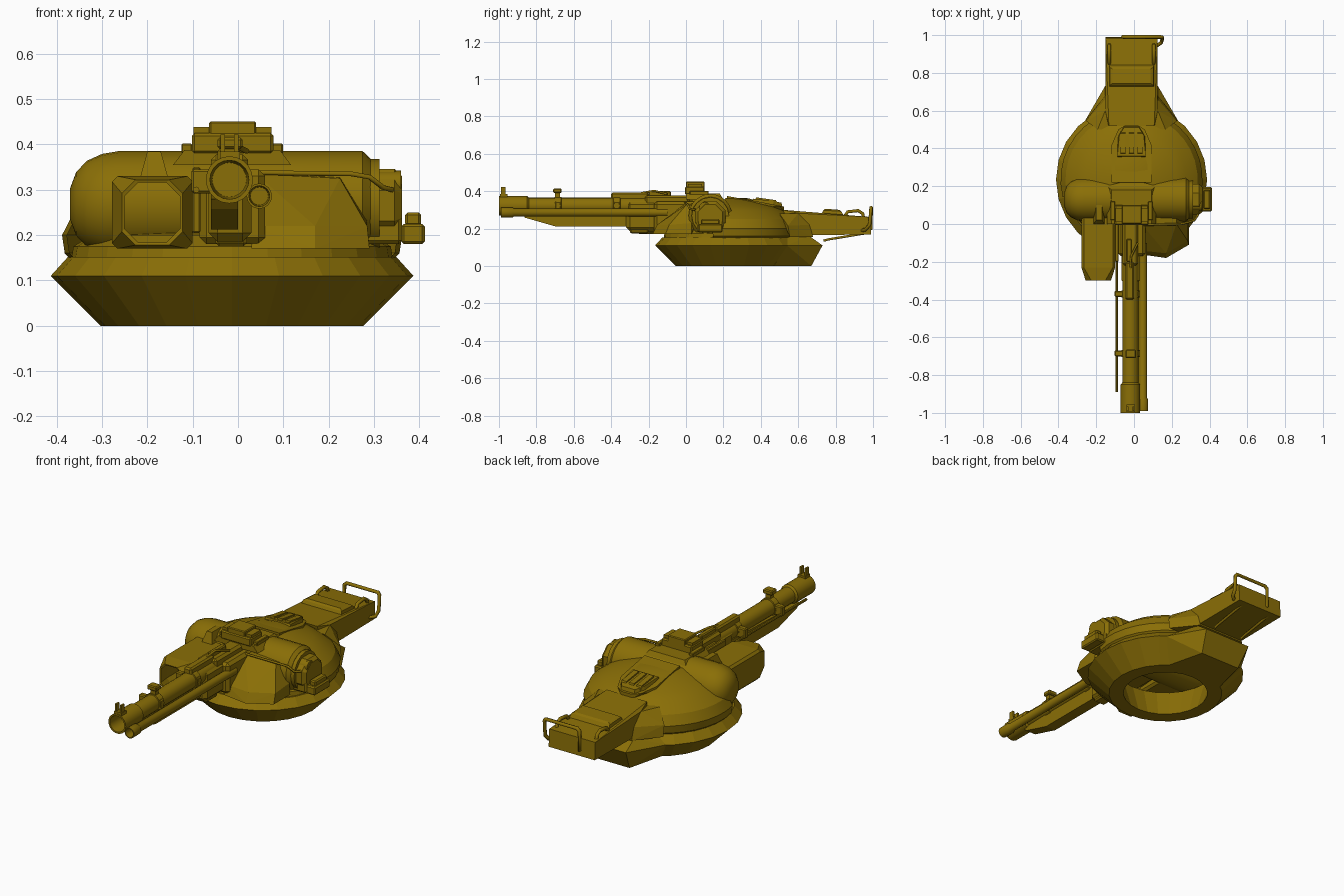
import bpy, bmesh
from math import pi, sin, cos, radians
from mathutils import Vector

olive = bpy.data.materials.new("olive_paint")
olive.diffuse_color = (0.255, 0.158, 0.002, 1)
CX, CY = -0.013, 0.235          # turret ring centre


def finish(name, bm, smooth=0):
    bmesh.ops.remove_doubles(bm, verts=bm.verts, dist=1e-5)
    bmesh.ops.recalc_face_normals(bm, faces=bm.faces)
    me = bpy.data.meshes.new(name)
    bm.to_mesh(me)
    bm.free()
    ob = bpy.data.objects.new(name, me)
    bpy.context.collection.objects.link(ob)
    me.materials.append(olive)
    if smooth:
        bpy.ops.object.select_all(action='DESELECT')
        ob.select_set(True)
        bpy.context.view_layer.objects.active = ob
        bpy.ops.object.shade_smooth_by_angle(angle=radians(smooth))
    return ob


def hull(name, pts, mirror=False):
    bm = bmesh.new()
    for x, y, z in pts:
        bm.verts.new((x + (CX if mirror else 0), y, z))
        if mirror:
            bm.verts.new((CX - x, y, z))
    bmesh.ops.convex_hull(bm, input=bm.verts)
    bmesh.ops.dissolve_limit(bm, angle_limit=0.02, verts=bm.verts, edges=bm.edges)
    return finish(name, bm)


def box(name, x, y, z, bevel=0.0):
    bm = bmesh.new()
    bmesh.ops.create_cube(bm, size=1)
    for v in bm.verts:
        v.co = [(a + b) / 2 + c * (b - a) for (a, b), c in zip((x, y, z), v.co)]
    if bevel:
        bmesh.ops.bevel(bm, geom=bm.edges[:], offset=bevel, segments=1, affect='EDGES')
    return finish(name, bm)


def loft(name, loops, closed=True, smooth=0):
    bm = bmesh.new()
    rows = [[bm.verts.new(p) for p in l] for l in loops]
    n = len(rows[0])
    for a, b in zip(rows, rows[1:]):
        for i in range(n if closed else n - 1):
            bm.faces.new((a[i], a[(i + 1) % n], b[(i + 1) % n], b[i]))
    return finish(name, bm, smooth)


def lathe(name, profile, centre, axis='Z', n=24, a0=0, a1=2 * pi, smooth=0):
    """profile is (radius, height) along the axis"""
    full = a1 - a0 > 6.28
    ang = [a0 + (a1 - a0) * i / n for i in range(n if full else n + 1)]
    put = {'Z': lambda c, s, h: (c, s, h), 'Y': lambda c, s, h: (c, h, s),
           'X': lambda c, s, h: (h, c, s)}[axis]
    return loft(name, [[Vector(centre) + Vector(put(r * cos(a), r * sin(a), h)) for a in ang]
                       for r, h in profile], full, smooth)


def rod(name, centre, axis, r, h0, h1, n=16):
    return lathe(name, [(0, h0), (r, h0), (r, h1), (0, h1)], centre, axis, n, smooth=40)


def pipe(name, pts, r):
    cu = bpy.data.curves.new(name, 'CURVE')
    cu.dimensions = '3D'
    cu.bevel_depth, cu.bevel_resolution, cu.use_fill_caps = r, 1, True
    sp = cu.splines.new('POLY')
    sp.points.add(len(pts) - 1)
    for p, c in zip(sp.points, pts):
        p.co = (*c, 1)
    ob = bpy.data.objects.new(name, cu)
    bpy.context.collection.objects.link(ob)
    cu.materials.append(olive)
    bpy.ops.object.select_all(action='DESELECT')
    ob.select_set(True)
    bpy.context.view_layer.objects.active = ob
    bpy.ops.object.convert(target='MESH')


# Hollow base ring, rear wedge, domed rear hull and low front deck
lathe("base_ring", [(0.215, 0), (0.29, 0), (0.4, 0.11), (0.362, 0.152), (0.26, 0.152), (0.215, 0)],
      (CX, CY, 0), n=24)
hull("rear_wedge", [(0.14, 0.73, 0.11), (0.12, 0.67, 0), (0.14, 0.66, 0.16), (0.25, 0.54, 0.11),
                    (0.17, 0.47, 0), (0.2, 0.5, 0.155)], True)
lathe("rear_dome", [(0.355, 0.145), (0.37, 0.16), (0.376, 0.2), (0.35, 0.25), (0.29, 0.295),
                    (0.24, 0.318), (0.1, 0.362), (0, 0.365)], (CX, CY, 0), n=20, a0=-0.25, a1=pi + 0.25, smooth=20)
lathe("front_deck", [(0.355, 0.145), (0.35, 0.175), (0.31, 0.2), (0.16, 0.21)], (CX, CY, 0),
      n=14, a0=pi, a1=2 * pi)

# Cross drum with rounded left end
lathe("cross_drum", [(0, -0.37), (0.035, -0.37), (0.07, -0.357), (0.095, -0.333), (0.11, -0.3),
                     (0.116, -0.265), (0.116, 0.275), (0.1, 0.292), (0, 0.292)],
      (0, 0.13, 0.269), 'X', 24, smooth=25)

# Right side machinery
rod("right_drum_hub", (0, 0.13, 0.268), 'X', 0.1, 0.285, 0.312, 16)
lathe("side_housing", [(0, 0.3), (0.088, 0.3), (0.088, 0.345), (0.07, 0.362), (0, 0.362)],
      (0, 0.13, 0.265), 'X', 8, pi / 8, pi / 8 + 2 * pi)
box("side_housing_base", (0.28, 0.362), (0.06, 0.2), (0.18, 0.26), 0.008)
rod("side_knob", (0, 0.1, 0.312), 'X', 0.03, 0.3, 0.36, 12)
box("side_box", (0.36, 0.412), (0.065, 0.195), (0.18, 0.225), 0.006)
box("side_box_lid", (0.368, 0.404), (0.08, 0.18), (0.22, 0.25), 0.006)
pipe("side_cable", [(0.03, -0.005, 0.338), (0.25, 0.0, 0.335), (0.29, 0.01, 0.328),
                    (0.32, 0.02, 0.305), (0.34, 0.05, 0.3)], 0.006)

# Front left sensor hood with a deep opening
def octo(x0, x1, z0, z1, y, c):
    return [(x0 + c, y, z0), (x1 - c, y, z0), (x1, y, z0 + c), (x1, y, z1 - c),
            (x1 - c, y, z1), (x0 + c, y, z1), (x0, y, z1 - c), (x0, y, z0 + c)]

loft("sensor_hood", [octo(-0.278, -0.1, 0.17, 0.33, 0.08, 0.012), octo(-0.278, -0.1, 0.17, 0.33, -0.23, 0.012),
                     octo(-0.256, -0.122, 0.178, 0.322, -0.3, 0.03), octo(-0.25, -0.128, 0.184, 0.316, -0.298, 0.03),
                     octo(-0.266, -0.112, 0.182, 0.318, -0.225, 0.025), octo(-0.266, -0.112, 0.182, 0.318, 0.07, 0.025)])
hull("hood_lug", [(x, y, z) for x, y, z in ((-0.215, 0, 0.33), (-0.155, 0, 0.33), (-0.2, 0.02, 0.384),
     (-0.17, 0.02, 0.384), (-0.2, 0.1, 0.384), (-0.17, 0.1, 0.384), (-0.215, 0.1, 0.33), (-0.155, 0.1, 0.33))])

# Front right sloped armour
hull("front_right_armour", [(0.03, -0.16, 0.17), (0.17, -0.18, 0.17), (0.29, -0.11, 0.17), (0.29, 0.03, 0.17),
                            (0.03, -0.14, 0.22), (0.17, -0.155, 0.22), (0.285, -0.09, 0.22), (0.285, 0.03, 0.23),
                            (0.04, 0.0, 0.335), (0.225, 0.0, 0.325), (0.225, 0.08, 0.33), (0.04, 0.1, 0.335)])

# Mantlet and gun cradle
box("mantlet", (-0.085, 0.06), (-0.17, 0.08), (0.18, 0.345), 0.015)
box("mantlet_side_plate", (-0.1, -0.083), (-0.2, 0.04), (0.205, 0.35), 0.003)
box("gun_cradle", (-0.065, 0.03), (-0.32, -0.15), (0.185, 0.35), 0.02)
box("cradle_lower_box", (-0.05, 0.02), (-0.3, -0.2), (0.175, 0.2), 0.008)
box("receiver", (-0.06, 0.022), (-0.22, 0.02), (0.3, 0.378), 0.012)
box("feed_cover", (-0.045, 0.0), (-0.4, -0.2), (0.35, 0.393), 0.008)
box("feed_latch", (-0.04, -0.012), (-0.2, -0.08), (0.37, 0.4), 0.005)
pipe("charging_handle", [(-0.02, -0.24, 0.39), (-0.015, -0.17, 0.402), (0.02, -0.1, 0.385)], 0.006)

# Main barrel, second barrel, guide rod and lower fairing
GX = -0.019
lathe("main_barrel", [(0.043, -0.1), (0.043, -0.84), (0.052, -0.85), (0.052, -0.93), (0.052, -1.0),
                      (0.043, -1.0), (0.038, -0.86), (0, -0.86)],
      (GX, 0, 0.322), 'Y', 20, smooth=35)
lathe("second_barrel", [(0.022, -0.1), (0.022, -0.92), (0.028, -0.93), (0.028, -0.99), (0.023, -0.99),
                        (0.02, -0.93), (0, -0.93)], (0.047, 0, 0.286), 'Y', 16, smooth=35)
rod("guide_rod", (-0.092, 0, 0.3), 'Y', 0.007, -0.89, -0.08, 8)
hull("lower_fairing", [(x, y, z) for x in (-0.06, 0.0)
                       for y, z in ((-0.88, 0.28), (-0.86, 0.258), (-0.7, 0.212), (-0.22, 0.212), (-0.22, 0.3))])
for i, y in enumerate((-0.37, -0.685)):
    box("barrel_clamp_%d" % i, (-0.103, 0.03), (y - 0.016, y + 0.016), (0.292, 0.345), 0.005)
    lathe("barrel_collar_%d" % i, [(0.04, y - 0.02), (0.048, y - 0.018), (0.048, y + 0.018), (0.04, y + 0.02)],
          (GX, 0, 0.322), 'Y', 20)
box("clamp_post", (-0.03, 0.0), (-0.7, -0.675), (0.36, 0.395))
box("clamp_head", (-0.045, 0.01), (-0.71, -0.665), (0.39, 0.415), 0.005)
for x in (-0.034, -0.004):
    box("front_sight_post", (x - 0.005, x + 0.005), (-0.99, -0.965), (0.365, 0.422))
box("front_sight_base", (-0.04, 0.004), (-0.995, -0.955), (0.365, 0.384))

# Roof sight stack
hull("sight_base", [(x, y, z) for x, y, z in ((0.13, -0.0, 0.355), (0.13, 0.2, 0.355), (0.105, 0.0, 0.388),
     (0.105, 0.18, 0.388))], True)
box("sight_body", (-0.102, 0.078), (-0.005, 0.1), (0.38, 0.425), 0.006)
box("sight_upper", (-0.098, 0.074), (0.01, 0.085), (0.42, 0.438))
box("sight_cap", (-0.064, 0.04), (0.0, 0.1), (0.41, 0.451), 0.004)
for s in (-1, 1):
    box("sight_ear", (CX + s * 0.1 - 0.012, CX + s * 0.1 + 0.012), (0.02, 0.12), (0.38, 0.402), 0.003)

# Roof hatch panel and rear vent
hull("roof_panel", [(0.105, 0.22, 0.33), (0.105, 0.22, 0.374), (0.105, 0.42, 0.338), (0.07, 0.5, 0.322),
                    (0.03, 0.525, 0.317), (0.105, 0.42, 0.31), (0.03, 0.525, 0.29)], True)
hull("vent_cover", [(0.075, 0.35, 0.34), (0.075, 0.36, 0.36), (0.065, 0.47, 0.347), (0.04, 0.51, 0.338),
                    (0.075, 0.46, 0.31), (0.04, 0.52, 0.3)], True)
for i in range(3):
    x = CX + (i - 1) * 0.045
    hull("vent_rib_%d" % i, [(x + a, y, z) for a in (-0.014, 0.014)
                             for y, z in ((0.37, 0.35), (0.375, 0.367), (0.48, 0.352), (0.49, 0.33))])

# Rear bustle flaring into the dome, with stowage box
hull("bustle", [(0.137, 0.99, 0.168), (0.137, 0.985, 0.262), (0.139, 0.66, 0.165), (0.139, 0.6, 0.282),
                (0.139, 0.55, 0.165), (0.12, 0.52, 0.3)], True)
hull("bustle_flare", [(0.139, 0.68, 0.155), (0.139, 0.66, 0.22), (0.139, 0.6, 0.282), (0.24, 0.555, 0.155),
                      (0.24, 0.545, 0.215), (0.18, 0.5, 0.28)], True)
hull("stowage_box", [(0.12, 0.72, 0.27), (0.12, 0.85, 0.26), (0.115, 0.735, 0.298), (0.115, 0.83, 0.292),
                     (0.1, 0.745, 0.306), (0.1, 0.82, 0.3)], True)

# Handles and rails
for s in (-1, 1):
    x = CX + s * 0.118
    pipe("side_handle", [(x, 0.845, 0.26), (x, 0.865, 0.29), (x, 0.92, 0.296), (x, 0.945, 0.28),
                         (x, 0.95, 0.25)], 0.01)
pipe("rear_rail", [(-0.06, 0.98, 0.2), (-0.06, 0.99, 0.2), (-0.06, 0.99, 0.3), (-0.045, 0.99, 0.312),
                   (0.14, 0.99, 0.312), (0.15, 0.988, 0.3), (0.15, 0.982, 0.22), (0.145, 0.96, 0.195),
                   (0.115, 0.94, 0.19)], 0.01)
for x in (-0.1, 0.075):
    pipe("under_rod", [(x, 0.735, 0.135), (x, 0.76, 0.142), (x, 0.98, 0.178)], 0.007)
